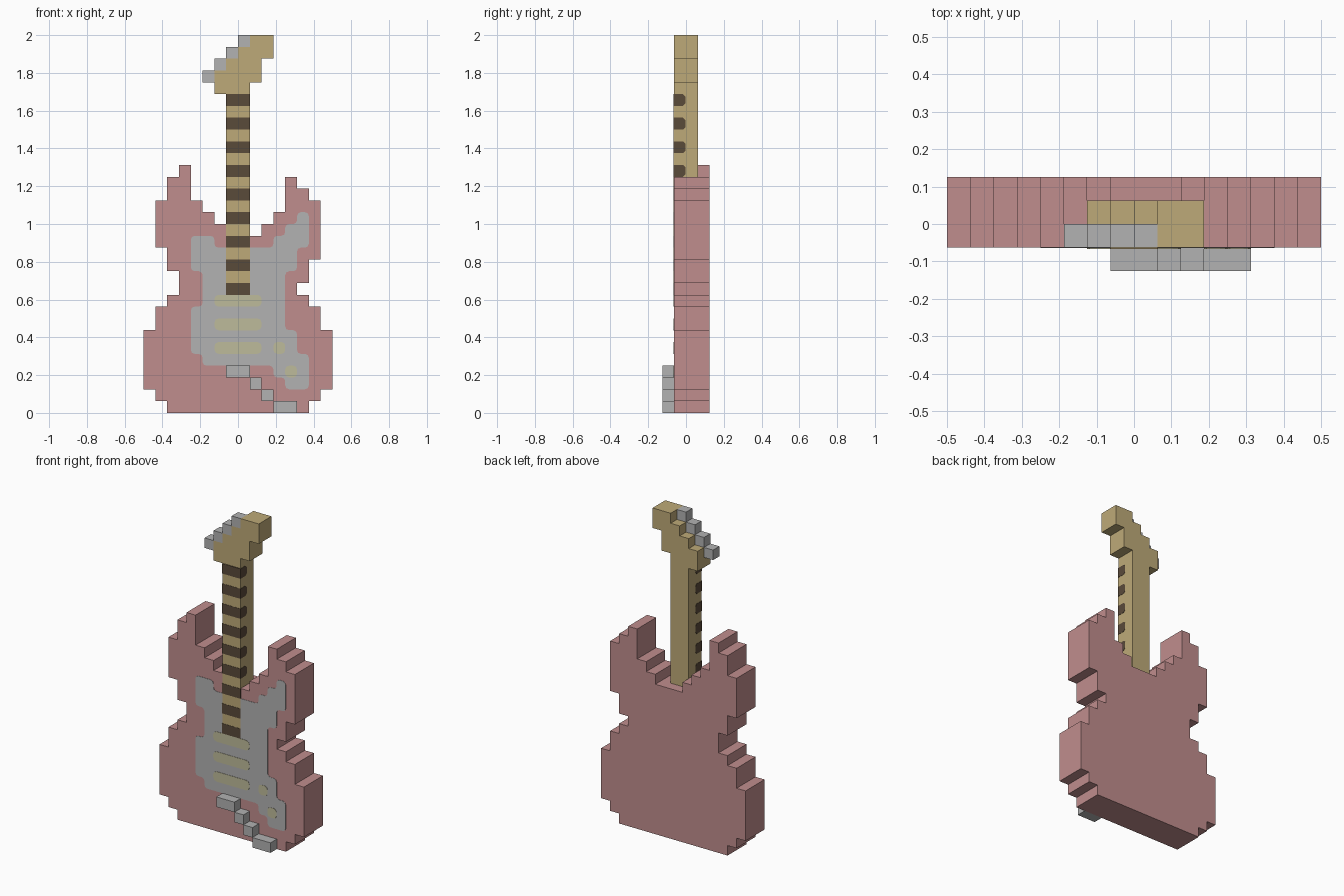
import bpy, bmesh
from mathutils import Vector

cube = bpy.data.objects.get("Cube")
if cube:
    bpy.data.objects.remove(cube, do_unlink=True)

U = 0.0625          # size of one block
FRONT = -U          # front plane of body and neck


def material(name, rgb):
    m = bpy.data.materials.new(name)
    m.use_nodes = True
    m.diffuse_color = (*rgb, 1)
    m.node_tree.nodes["Principled BSDF"].inputs["Base Color"].default_value = (*rgb, 1)
    return m


PINK = material("body_pink", (0.527, 0.270, 0.270))
WOOD = material("neck_wood", (0.515, 0.402, 0.188))
BROWN = material("fret_brown", (0.102, 0.069, 0.042))
GREY = material("metal_grey", (0.445, 0.445, 0.445))
CREAM = material("pickup_cream", (0.515, 0.497, 0.328))


def outline(spans):
    """Trace the outer loop of block spans (row0, row1, col0, col1)."""
    cells = {(c, r) for r0, r1, c0, c1 in spans
             for r in range(r0, r1) for c in range(c0, c1)}
    edges = set()
    for c, r in cells:
        q = [(c, r), (c + 1, r), (c + 1, r + 1), (c, r + 1)]
        for a, b in zip(q, q[1:] + q[:1]):
            if (b, a) in edges:
                edges.remove((b, a))
            else:
                edges.add((a, b))
    follow = dict(edges)
    start = min(follow)
    loop, p = [start], follow[start]
    while p != start:
        loop.append(p)
        p = follow[p]
    # keep only the corners
    n = len(loop)
    return [Vector(loop[i]) * U for i in range(n)
            if not (loop[i - 1][0] == loop[(i + 1) % n][0]
                    or loop[i - 1][1] == loop[(i + 1) % n][1])]


def rounded(pts, r):
    out = []
    for i, p in enumerate(pts):
        a = (pts[i - 1] - p).normalized() * r
        b = (pts[(i + 1) % len(pts)] - p).normalized() * r
        out += [p + a, p + (a + b) * 0.3, p + b]
    return out


def slab(name, pts, y0, y1, mat):
    """Extrude an x-z outline from y0 to y1."""
    bm = bmesh.new()
    face = bm.faces.new([bm.verts.new((p.x, y0, p.y)) for p in pts])
    ext = bmesh.ops.extrude_face_region(bm, geom=[face], use_keep_orig=True)
    moved = [g for g in ext["geom"] if isinstance(g, bmesh.types.BMVert)]
    bmesh.ops.translate(bm, verts=moved, vec=(0, y1 - y0, 0))
    bmesh.ops.recalc_face_normals(bm, faces=bm.faces)
    return finish(name, bm, mat)


def finish(name, bm, mat):
    me = bpy.data.meshes.new(name)
    bm.to_mesh(me)
    bm.free()
    me.materials.append(mat)
    ob = bpy.data.objects.new(name, me)
    bpy.context.collection.objects.link(ob)
    return ob


def plate(name, spans, thick, mat, r=0.0):
    pts = outline(spans)
    return slab(name, rounded(pts, r) if r else pts, FRONT - thick, FRONT, mat)


# Body with two stepped horns
slab("body", outline([
    (0, 1, -6, 6), (1, 2, -7, 7), (2, 7, -8, 8), (7, 9, -7, 7), (9, 10, -6, 6),
    (10, 11, -5, 5), (11, 12, -5, 6), (12, 13, -6, 6), (13, 14, -6, 7), (14, 15, -7, 7),
    (15, 16, -7, -1), (16, 17, -7, -2), (17, 18, -7, -3), (18, 20, -6, -4), (20, 21, -5, -4),
    (15, 16, 2, 7), (16, 17, 3, 7), (17, 18, 4, 7), (18, 19, 4, 6), (19, 20, 4, 5),
]), FRONT, 2 * U, PINK)

# Neck and stepped headstock
slab("neck", outline([(15, 27, -1, 1)]), FRONT, U, WOOD)
slab("headstock", outline([
    (27, 28, -2, 1), (28, 29, -2, 2), (29, 30, -1, 2), (30, 31, 0, 3), (31, 32, 1, 3),
]), FRONT, U, WOOD)

# Tuners climbing the edge of the headstock
for i in range(4):
    slab(f"tuner_{i + 1}", outline([(28 + i, 29 + i, i - 3, i - 2)]), FRONT, 0, GREY)

# Pickguard
plate("pickguard", [
    (2, 3, 4, 6), (3, 4, 3, 6), (4, 5, -3, 6), (5, 7, -4, 5), (7, 9, -4, 4),
    (9, 12, -3, 4), (12, 14, -4, 5), (14, 15, -4, -2), (14, 15, 3, 6),
    (15, 16, 4, 6), (16, 17, 5, 6),
], 0.002, GREY, 0.02)

# Pickups and knobs
for i, row in enumerate((5, 7, 9)):
    plate(f"pickup_{i + 1}", [(row, row + 1, -2, 2)], 0.004, CREAM, 0.022)
for i, (row, col) in enumerate(((5, 3), (3, 4))):
    plate(f"knob_{i + 1}", [(row, row + 1, col, col + 1)], 0.004, CREAM, 0.02)

# Fingerboard, continued over the body
plate("fingerboard", [(10, 27, -1, 1)], 0.003, WOOD)

# Fret bands wrapping the front half of the neck, back corners cut
for i, row in enumerate(range(10, 27, 2)):
    z0, z1, w = row * U, (row + 1) * U, U + 0.0015
    y0, y1, c = FRONT - 0.0045, -0.003, 0.013
    bm = bmesh.new()
    prof = [(y0, z0), (y1 - c, z0), (y1, z0 + c), (y1, z1 - c), (y1 - c, z1), (y0, z1)]
    face = bm.faces.new([bm.verts.new((-w, y, z)) for y, z in prof])
    ext = bmesh.ops.extrude_face_region(bm, geom=[face], use_keep_orig=True)
    moved = [g for g in ext["geom"] if isinstance(g, bmesh.types.BMVert)]
    bmesh.ops.translate(bm, verts=moved, vec=(2 * w, 0, 0))
    bmesh.ops.recalc_face_normals(bm, faces=bm.faces)
    finish(f"fret_{i + 1}", bm, BROWN)

# Bridge and metal trail stepping down the body
for i, (row, c0, c1) in enumerate(((3, -1, 1), (2, 1, 2), (1, 2, 3), (0, 3, 5))):
    name = "bridge" if i == 0 else f"metal_step_{i}"
    slab(name, outline([(row, row + 1, c0, c1)]), -2 * U, FRONT, GREY)
